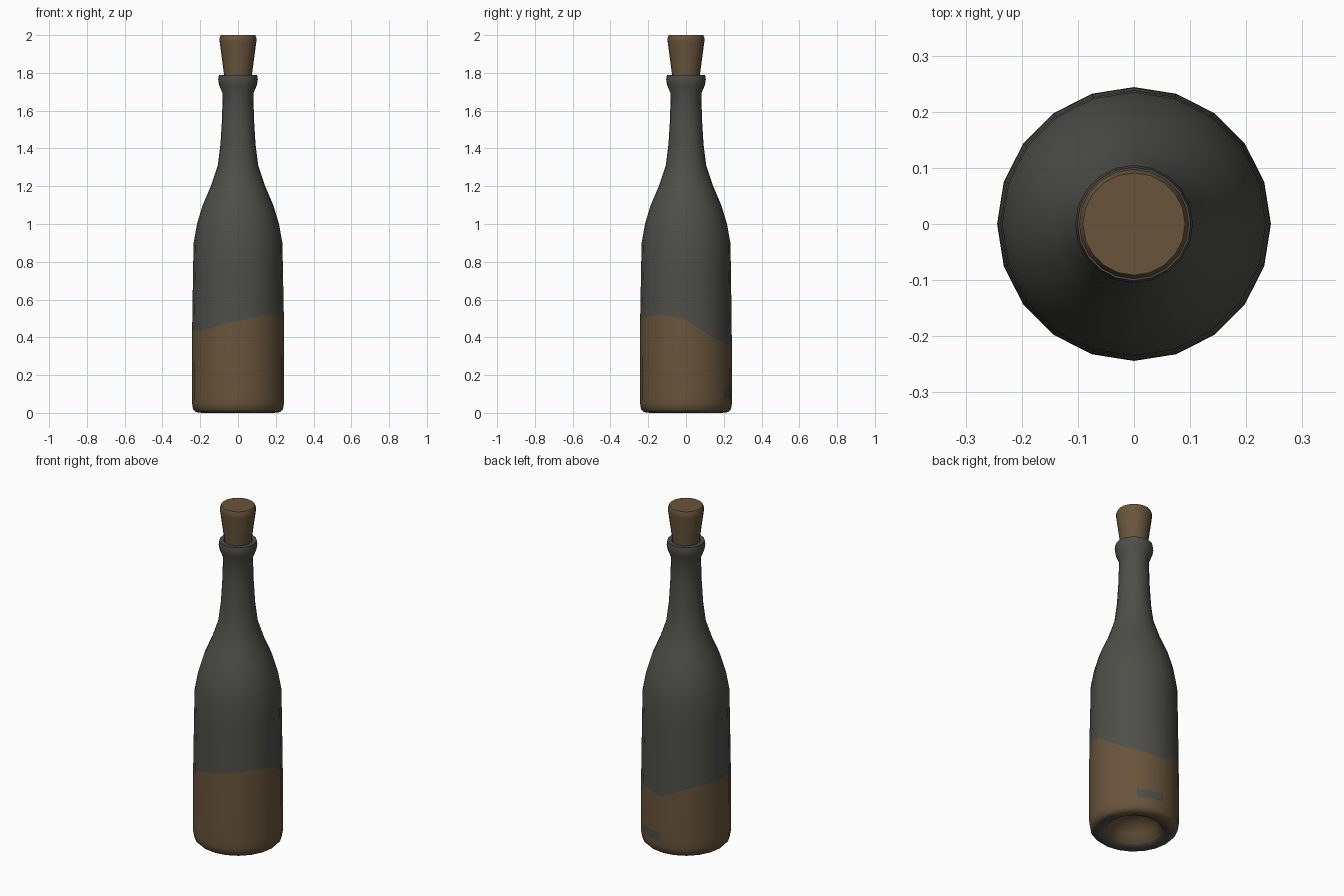
import bpy, bmesh, math

if "Cube" in bpy.data.objects:
    bpy.data.objects.remove(bpy.data.objects["Cube"])

SIDES = 20

def material(name, rgb):
    m = bpy.data.materials.new(name)
    m.diffuse_color = (*rgb, 1)
    m.use_nodes = True
    m.node_tree.nodes["Principled BSDF"].inputs["Base Color"].default_value = m.diffuse_color
    return m

glass = material("dark grey glass", (0.076, 0.078, 0.066))
brown = material("muddy brown cork", (0.140, 0.090, 0.044))

# Wavy top edge of the brown coating: (angle in degrees, height)
EDGE = [(0, .495), (25, .42), (45, .38), (70, .36), (90, .35), (135, .43),
        (180, .43), (225, .435), (250, .47), (270, .485), (290, .505),
        (320, .52), (340, .515), (360, .495)]

def edge_height(deg):
    for (a, h), (b, k) in zip(EDGE, EDGE[1:]):
        if a <= deg <= b:
            return h + (k - h) * (deg - a) / (b - a)

def lathe(name, profile, mats, rule):
    """Spin (radius, height) points; height None follows the coating edge."""
    bm = bmesh.new()
    rings = []
    for r, z in profile:
        if r == 0:
            rings.append([bm.verts.new((0, 0, z))] * SIDES)
            continue
        ring = []
        for i in range(SIDES):
            d = 360 * i / SIDES
            a = math.radians(d)
            h = edge_height(d) if z is None else z
            ring.append(bm.verts.new((r * math.cos(a), r * math.sin(a), h)))
        rings.append(ring)
    for k in range(len(rings) - 1):
        lo, hi = rings[k], rings[k + 1]
        for i in range(SIDES):
            j = (i + 1) % SIDES
            corners = list(dict.fromkeys([lo[i], lo[j], hi[j], hi[i]]))
            f = bm.faces.new(corners)
            f.material_index = rule(k, 360 * (i + .5) / SIDES)
    bmesh.ops.recalc_face_normals(bm, faces=bm.faces)
    me = bpy.data.meshes.new(name)
    bm.to_mesh(me)
    bm.free()
    for m in mats:
        me.materials.append(m)
    ob = bpy.data.objects.new(name, me)
    bpy.context.collection.objects.link(ob)
    bpy.context.view_layer.objects.active = ob
    ob.select_set(True)
    bpy.ops.object.shade_smooth_by_angle(angle=math.radians(50))
    ob.select_set(False)

# Bottle: hollow base, body, shoulder, neck, lip and mouth
bottle_profile = [
    (0, .12), (.08, .105), (.13, .06), (.155, .012), (.19, 0), (.222, .004),
    (.238, .02), (.243, .05), (.244, .08), (.244, .13), (.243, None),
    (.238, .75), (.235, .90), (.217, 1.0), (.187, 1.1), (.144, 1.2),
    (.107, 1.31), (.093, 1.42), (.085, 1.55), (.081, 1.69),
    (.100, 1.735), (.105, 1.765), (.101, 1.79), (.078, 1.79), (.070, 1.74)]

def bottle_colour(k, deg):
    if k >= 10:
        return 0                      # clean glass above the edge
    if k in (3, 4):
        return 1 if 20 < deg < 130 else 0   # worn base rim
    if k == 8 and 54 < deg < 90:
        return 0                      # bare patch near the base
    return 1

lathe("bottle", bottle_profile, [glass, brown], bottle_colour)

# Tapered stopper
lathe("stopper",
      [(0, 1.70), (.068, 1.70), (.075, 1.80), (.097, 1.965), (.098, 1.985),
       (.091, 2.0), (0, 2.0)],
      [brown], lambda k, d: 0)
